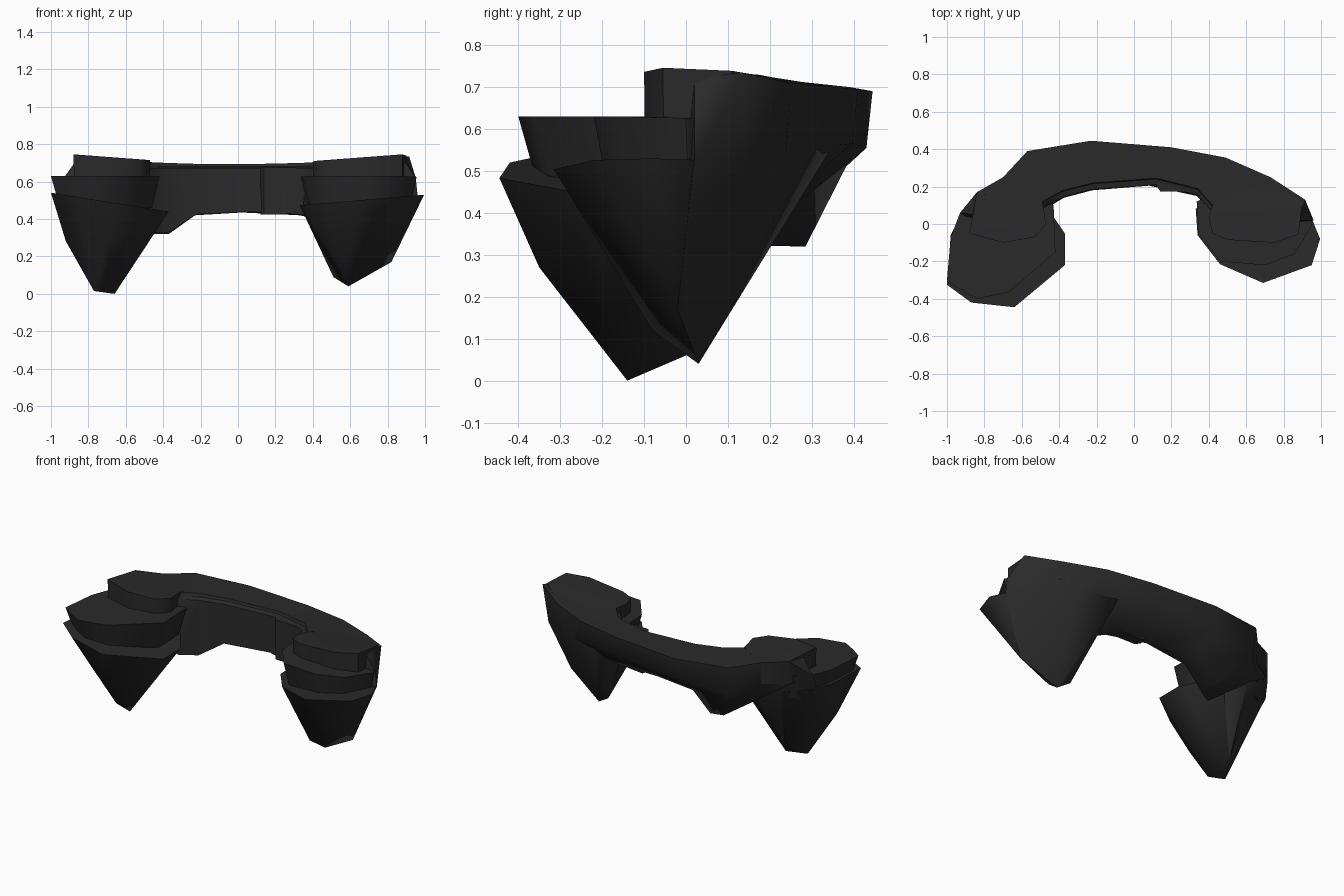
import bpy, bmesh
from mathutils import Vector

if "Cube" in bpy.data.objects:
    bpy.data.objects.remove(bpy.data.objects["Cube"])

rock = bpy.data.materials.new("dark rock")
rock.diffuse_color = (0.023, 0.023, 0.023, 1)
rock.use_nodes = True
rock.node_tree.nodes["Principled BSDF"].inputs["Base Color"].default_value = rock.diffuse_color


def finish(bm, name):
    bmesh.ops.recalc_face_normals(bm, faces=bm.faces)
    me = bpy.data.meshes.new(name)
    bm.to_mesh(me)
    bm.free()
    me.materials.append(rock)
    ob = bpy.data.objects.new(name, me)
    bpy.context.collection.objects.link(ob)
    bpy.ops.object.select_all(action='DESELECT')
    ob.select_set(True)
    bpy.context.view_layer.objects.active = ob
    bpy.ops.object.shade_smooth_by_angle(angle=0.95)


def hull(name, points):
    bm = bmesh.new()
    for p in points:
        bm.verts.new(p)
    bmesh.ops.convex_hull(bm, input=bm.verts)
    loose = [v for v in bm.verts if not v.link_faces]
    bmesh.ops.delete(bm, geom=loose, context='VERTS')
    finish(bm, name)


def slab(name, outline, ztop, zlow, taper, toward):
    """Plate with a (sloped) top and a bottom outline shrunk toward a point."""
    c = Vector(toward)
    pts = []
    for x, y in outline:
        q = c + (Vector((x, y)) - c) * taper
        pts += [(x, y, ztop(x, y)), (q.x, q.y, zlow)]
    hull(name, pts)


# curved rock bridge: (outer top, inner top, bottom crest) at each station
stations = [
    ((-.84, .17, .73), (-.50, .06, .71), (-.58, .16, .40)),
    ((-.70, .25, .715), (-.49, .12, .705), (-.45, .265, .32)),
    ((-.57, .39, .70), (-.38, .18, .70), (-.37, .285, .32)),
    ((-.23, .445, .69), (-.22, .22, .695), (-.23, .26, .42)),
    ((.20, .41, .695), (.12, .245, .695), (.02, .25, .435)),
    ((.49, .355, .70), (.34, .19, .70), (.33, .22, .42)),
    ((.73, .25, .71), (.42, .10, .705), (.58, .10, .38)),
]
bm = bmesh.new()
rings = []
for o, i, b in stations:
    o, i, b = Vector(o), Vector(i), Vector(b)
    mid = o.lerp(b, .5)
    mid.x, mid.y = o.x * .92 + b.x * .08, o.y * .92 + b.y * .08
    ledge = Vector((i.x, i.y - .005, .68))
    lip = Vector((i.x, i.y - .035, .672))
    low = Vector((i.x * .6 + b.x * .4, i.y - .04, b.z + .005))
    rings.append([bm.verts.new(p) for p in (i, o, mid, b, low, lip, ledge)])
for r, s in zip(rings, rings[1:]):
    n = len(r)
    for k in range(n):
        bm.faces.new((r[k], r[(k + 1) % n], s[(k + 1) % n], s[k]))
bm.faces.new(rings[0])
bm.faces.new(rings[-1][::-1])
finish(bm, "rock_bridge")

# small step on the bridge's inner wall
slab("bridge_step", [(.12, .205), (.14, .175), (.33, .17), (.36, .22), (.13, .25)],
     lambda x, y: .675, .425, 1, (.2, .2))


def cap_height(x, y):
    return .71 + .075 * (abs(x) - .4) - .08 * max(0, y)


def middle_height(x, y):
    return .63 if y < -.1 else .626


# left island: three stacked tiers
slab("left_top_tier",
     [(-.88, -.05), (-.84, .17), (-.70, .25), (-.49, .12), (-.47, 0),
      (-.53, -.07), (-.70, -.10)], cap_height, .58, .98, (-.65, .05))
slab("left_middle_tier",
     [(-1, -.30), (-.98, -.07), (-.93, .06), (-.84, .14), (-.50, .15), (-.43, .10),
      (-.42, -.15), (-.67, -.365), (-.84, -.40), (-.93, -.35)],
     middle_height, .46, .85, (-.68, -.08))


def left_z(x):
    return .44 + .16 * (-x - .37)


left_edge = [(-1, -.325), (-.98, -.06), (-.92, .06), (-.72, .17), (-.50, .14),
             (-.37, -.05), (-.37, -.22), (-.64, -.445), (-.87, -.42), (-.93, -.35)]
left_tip = [(-.66, -.14, 0), (-.77, -.12, .015), (-.70, 0, .06)]
hull("left_cone", [(x, y, left_z(x)) for x, y in left_edge] + left_tip + [
    (-.92, -.2, .28), (-.70, -.35, .27)])
# rear of the left island runs up to the top edge
hull("left_rear", [
    (-.84, .17, .73), (-.70, .25, .715), (-.55, .20, .70), (-.86, .05, .72), (-.52, .08, .70),
    (-.93, .06, .622), (-.94, .03, .53), (-.66, .22, .50), (-.52, .13, .45),
    (-.70, 0, .06), (-.72, -.08, .10)])

# right island: three stacked tiers
slab("right_top_tier",
     [(.88, -.055), (.90, .11), (.73, .24), (.49, .30), (.42, .10), (.40, .03),
      (.42, -.05), (.50, -.085), (.75, -.10)], cap_height, .60, .99, (.65, .1))
slab("right_middle_tier",
     [(.955, 0), (.90, .08), (.70, .15), (.40, .15), (.335, .12), (.345, -.05), (.46, -.20),
      (.70, -.22), (.86, -.16)],
     middle_height, .46, .87, (.65, .03))
right_edge = [(.995, -.08), (.95, .03), (.75, .10), (.42, .15), (.33, .08), (.34, -.06),
              (.46, -.215), (.69, -.315), (.95, -.22)]
right_tip = [(.59, .03, .04), (.51, .05, .09), (.56, -.08, .12), (.82, -.02, .17)]
hull("right_cone", [(x, y, .475 + .085 * (x - .35)) for x, y in right_edge] + right_tip)
# rear of the right island runs smoothly up to the top edge
hull("right_rear", right_tip + [
    (.49, .355, .70), (.73, .25, .71), (.915, .13, .735), (.37, .19, .69), (.88, .02, .72),
    (.45, .06, .70), (.40, .35, .56), (.64, .28, .53), (.96, .02, .53), (.95, .02, .622),
    (.86, .15, .52), (.35, .12, .48)])
